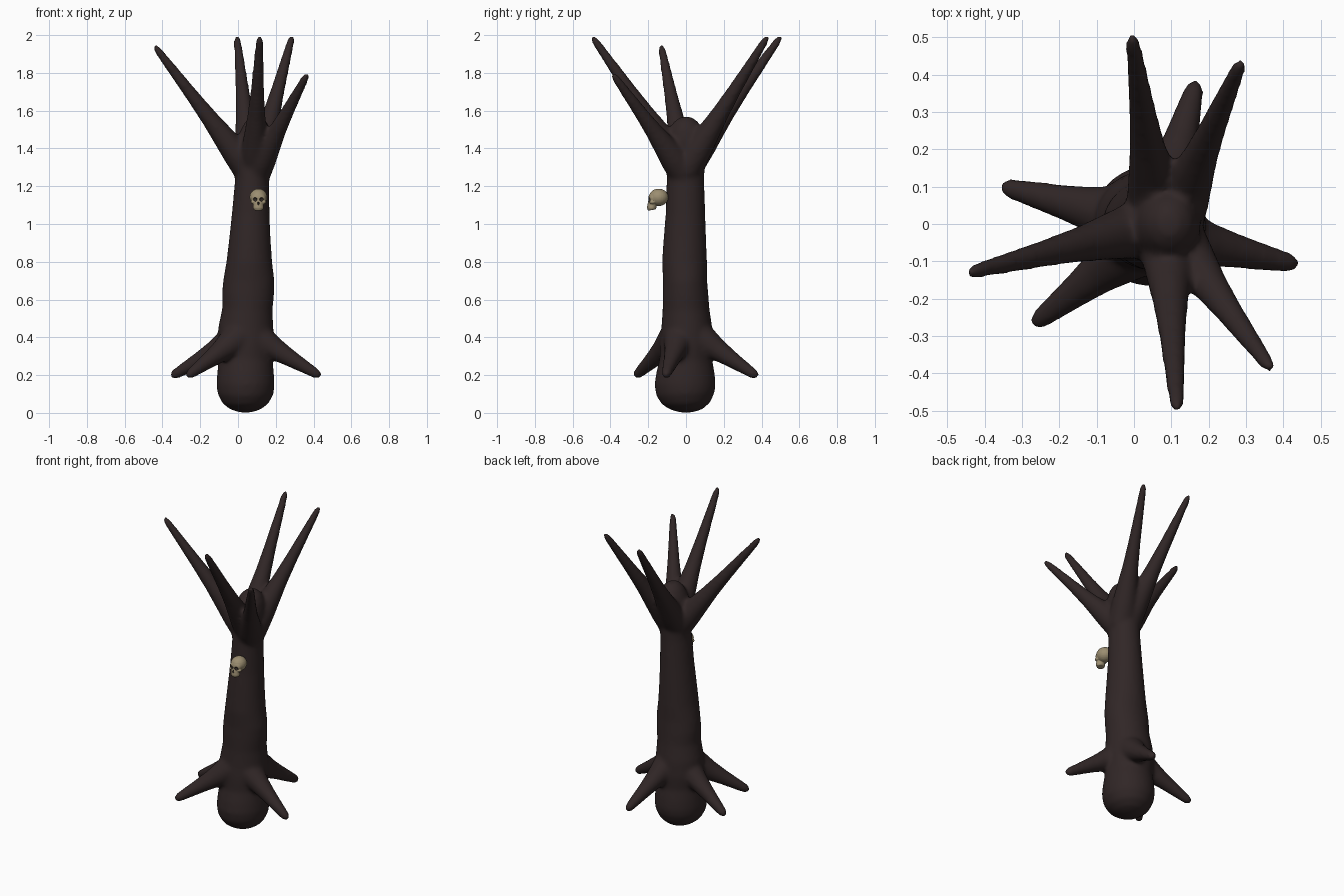
import bpy, bmesh, math
from mathutils import Vector, Matrix

if "Cube" in bpy.data.objects:
    bpy.data.objects.remove(bpy.data.objects["Cube"])


def material(name, rgb):
    m = bpy.data.materials.new(name)
    m.diffuse_color = (*rgb, 1)
    m.use_nodes = True
    m.node_tree.nodes["Principled BSDF"].inputs["Base Color"].default_value = m.diffuse_color
    return m


BARK = material("dark bark", (0.030, 0.0195, 0.0195))
BONE = material("old bone", (0.33, 0.27, 0.165))
HOLLOW = material("dark hollow", (0.035, 0.026, 0.02))


def tube(bm, pts, sides=20):
    """Closed round tube through (x, y, z, radius x, radius y) stations."""
    rings = []
    for i, p in enumerate(pts):
        a, b = pts[max(i - 1, 0)], pts[min(i + 1, len(pts) - 1)]
        d = (Vector(b[:3]) - Vector(a[:3])).normalized()
        u = Vector((0, 1, 0)).cross(d)
        u = u.normalized() if u.length > 0.2 else Vector((1, 0, 0))
        v = d.cross(u)
        rings.append([bm.verts.new(Vector(p[:3]) + u * p[3] * math.cos(t) + v * p[4] * math.sin(t))
                      for t in (2 * math.pi * k / sides for k in range(sides))])
    for r, s in zip(rings, rings[1:]):
        for k in range(sides):
            j = (k + 1) % sides
            bm.faces.new((r[k], r[j], s[j], s[k]))
    bm.faces.new(rings[0][::-1])
    bm.faces.new(rings[-1])


def ball(bm, centre, size, segments=24):
    m = Matrix.Translation(centre) @ Matrix.Diagonal((*size, 1))
    bmesh.ops.create_uvsphere(bm, u_segments=segments, v_segments=segments // 2, radius=1, matrix=m)


def finish(bm, name, mat):
    bmesh.ops.recalc_face_normals(bm, faces=bm.faces)
    me = bpy.data.meshes.new(name)
    bm.to_mesh(me)
    bm.free()
    ob = bpy.data.objects.new(name, me)
    bpy.context.collection.objects.link(ob)
    me.materials.append(mat)
    return ob


def fuse(ob, voxel, passes):
    """Melt overlapping pieces into one skin and soften the joins."""
    r = ob.modifiers.new("fuse", 'REMESH')
    r.mode, r.voxel_size, r.use_smooth_shade = 'VOXEL', voxel, True
    s = ob.modifiers.new("soften", 'SMOOTH')
    s.factor, s.iterations = 0.5, passes


def limb(bm, base, tip, r0, r1, flare):
    """Tapered limb with a flared start and a rounded tip."""
    base, tip = Vector(base), Vector(tip)
    d = (tip - base).normalized()
    pts = []
    for t, extra in ((0, 1), (0.15, 0.85), (0.3, 0.45), (0.42, 0.15), (0.6, 0), (0.8, 0), (0.96, 0)):
        p = base.lerp(tip, t)
        r = r0 + (r1 - r0) * t + flare * extra
        pts.append((*p, r, r))
    pts.append((*tip, r1 * 0.75, r1 * 0.75))
    pts.append((*(tip + d * 0.008), r1 * 0.35, r1 * 0.35))
    tube(bm, pts)


# Trunk with a bulbous foot and a domed top
tree = bmesh.new()
trunk = [  # x, y, z, half width, half depth
    (0.04, 0, 0.002, 0.03, 0.03), (0.04, 0, 0.018, 0.08, 0.085), (0.04, 0, 0.05, 0.122, 0.128),
    (0.04, -0.003, 0.10, 0.148, 0.155), (0.04, -0.005, 0.15, 0.154, 0.162), (0.04, -0.002, 0.21, 0.150, 0.155),
    (0.04, 0, 0.28, 0.143, 0.140), (0.04, 0.003, 0.36, 0.150, 0.142), (0.042, 0.004, 0.45, 0.146, 0.135),
    (0.05, 0.0, 0.55, 0.133, 0.124), (0.053, -0.003, 0.63, 0.138, 0.121), (0.058, -0.005, 0.70, 0.136, 0.117),
    (0.06, -0.008, 0.80, 0.121, 0.119), (0.063, -0.006, 0.92, 0.110, 0.113), (0.067, -0.003, 1.05, 0.100, 0.105),
    (0.074, -0.003, 1.22, 0.091, 0.100), (0.077, 0, 1.35, 0.093, 0.100), (0.09, 0, 1.45, 0.090, 0.096),
    (0.095, 0, 1.50, 0.078, 0.086), (0.095, 0, 1.54, 0.058, 0.066), (0.095, 0, 1.567, 0.026, 0.03)]
tube(tree, trunk, 32)

# Five bare branches
for base, tip in (((0.07, 0, 1.27), (-0.44, -0.13, 1.94)),
                  ((0.085, 0, 1.28), (0.115, -0.495, 1.99)),
                  ((0.09, -0.01, 1.27), (0.365, -0.385, 1.79)),
                  ((0.10, 0, 1.29), (0.285, 0.43, 1.99)),
                  ((0.065, 0, 1.29), (-0.005, 0.50, 1.99))):
    limb(tree, base, tip, 0.062, 0.020, 0.022)

# Four spreading roots
for base, tip in (((0.04, 0.0, 0.42), (-0.35, 0.10, 0.195)),
                  ((0.035, -0.03, 0.42), (-0.265, -0.265, 0.197)),
                  ((0.04, -0.02, 0.43), (0.432, -0.108, 0.197)),
                  ((0.07, 0.02, 0.43), (0.165, 0.375, 0.195))):
    limb(tree, base, tip, 0.078, 0.025, 0.022)
tree = finish(tree, "tree", BARK)
fuse(tree, 0.011, 12)

# Skull: cranium, brow, cheeks, muzzle and jaw
skull = bmesh.new()
ball(skull, (0.108, -0.145, 1.141), (0.047, 0.052, 0.046))
ball(skull, (0.108, -0.175, 1.137), (0.039, 0.024, 0.030))
for s in (-1, 1):
    ball(skull, (0.108 + s * 0.029, -0.178, 1.116), (0.012, 0.016, 0.010))
tube(skull, [(0.108, -0.180, 1.074, 0.024, 0.021), (0.108, -0.182, 1.085, 0.029, 0.025),
             (0.108, -0.180, 1.105, 0.027, 0.024), (0.108, -0.176, 1.125, 0.030, 0.022)])
skull = finish(skull, "skull", BONE)
fuse(skull, 0.003, 3)

# Eye sockets and nose opening carved from the skull
cut = bmesh.new()
for s in (-1, 1):
    ball(cut, (0.108 + s * 0.018, -0.202, 1.130), (0.0125, 0.016, 0.0115), 16)
ball(cut, (0.108, -0.206, 1.110), (0.006, 0.010, 0.009), 12)
cut = finish(cut, "socket_cutter", HOLLOW)
cut.hide_render = True
cut.hide_set(True)
skull.data.materials.append(HOLLOW)
b = skull.modifiers.new("sockets", 'BOOLEAN')
b.operation, b.solver, b.object = 'DIFFERENCE', 'EXACT', cut
b.material_mode = 'TRANSFER'
